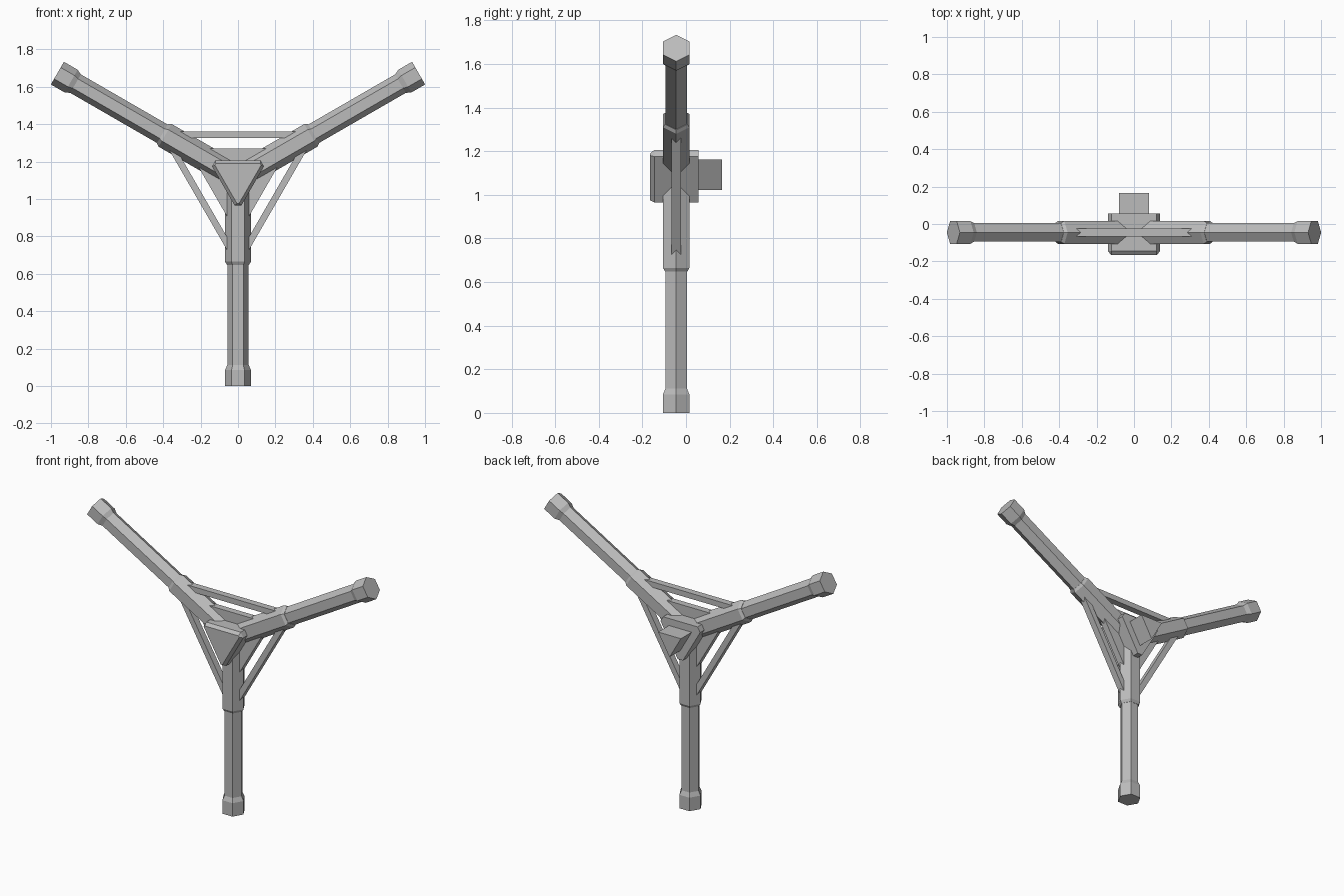
import bpy, bmesh
from math import sin, cos, pi, radians
from mathutils import Vector, Matrix

if "Cube" in bpy.data.objects:
    bpy.data.objects.remove(bpy.data.objects["Cube"])

CENTRE = Vector((0, -0.045, 1.115))
ARM = 1.115
TURNS = {"lower": 0, "left": -120, "right": 120}

grey = bpy.data.materials.new("plain grey")
grey.use_nodes = True
colour = (0.5, 0.5, 0.5, 1)
grey.diffuse_color = colour
grey.node_tree.nodes["Principled BSDF"].inputs["Base Color"].default_value = colour


def loft(name, rings, turn=0):
    """Skin a closed solid through rings given relative to the hub centre."""
    bm = bmesh.new()
    loops = [[bm.verts.new(p) for p in ring] for ring in rings]
    n = len(loops[0])
    for a, b in zip(loops, loops[1:]):
        for i in range(n):
            j = (i + 1) % n
            bm.faces.new((a[i], a[j], b[j], b[i]))
    bm.faces.new(loops[0])
    bm.faces.new(loops[-1])
    bmesh.ops.recalc_face_normals(bm, faces=bm.faces)
    bm.transform(Matrix.Translation(CENTRE) @ Matrix.Rotation(radians(turn), 4, "Y"))
    mesh = bpy.data.meshes.new(name)
    bm.to_mesh(mesh)
    bm.free()
    mesh.materials.append(grey)
    obj = bpy.data.objects.new(name, mesh)
    bpy.context.collection.objects.link(obj)
    return obj


def hexagon(dist, r):
    """Six-sided ring around the lower arm, ridges facing sideways."""
    return [(r * cos(k * pi / 3), r * sin(k * pi / 3), -dist) for k in range(6)]


def triangle(y, reach, half=0):
    """Triangle pointing along the three arms; half > 0 cuts its corners."""
    points = []
    for k in range(3):
        a = -pi / 2 + k * 2 * pi / 3
        out = Vector((cos(a), 0, sin(a)))
        side = Vector((-sin(a), 0, cos(a)))
        for s in ((-half, half) if half else (0,)):
            points.append(out * reach + side * s + Vector((0, y, 0)))
    return points


def bar(x, z, depth):
    return [(x, -depth, z[0]), (x, depth, z[0]), (x, depth, z[1]), (x, -depth, z[1])]


# Three arms with flared tips, thick sleeves and the braces between them
for side, turn in TURNS.items():
    loft(side + "_arm", [hexagon(0, 0.057), hexagon(ARM - 0.112, 0.057),
                         hexagon(ARM - 0.085, 0.07), hexagon(ARM, 0.07)], turn)
    loft(side + "_arm_sleeve", [hexagon(0, 0.07), hexagon(0.45, 0.07),
                                hexagon(0.467, 0.059)], turn)
    loft("brace_opposite_" + side + "_arm",
         [bar(x, (0.21, 0.245), 0.021) for x in (-0.37, 0.37)], turn)

# Solid web filling the angles between the arms
loft("centre_web", [triangle(y, 0.31) for y in (-0.021, 0.021)])

# Hub with clipped corners and a chamfered front
loft("hub", [triangle(-0.12, 0.14, 0.005), triangle(-0.1, 0.15, 0.018),
             triangle(0.102, 0.15, 0.018)])

# Triangular mounting stub on the back
loft("rear_stub", [triangle(y, 0.092) for y in (0.08, 0.21)])
